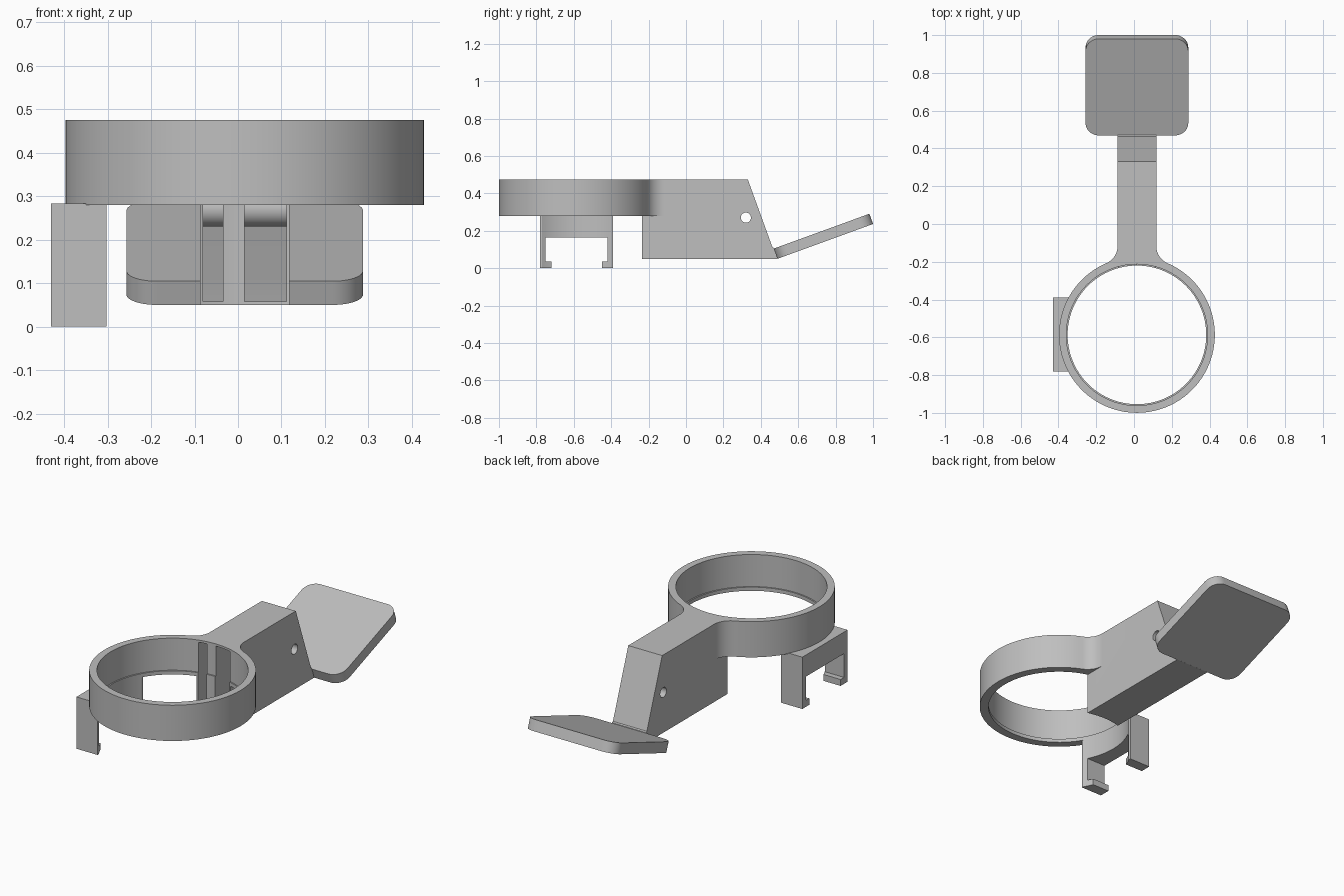
import bpy, bmesh
from math import radians, sin, cos, sqrt, atan2, pi
from mathutils import Matrix, Vector

cube = bpy.data.objects.get("Cube")
if cube:
    bpy.data.objects.remove(cube, do_unlink=True)

grey = bpy.data.materials.new("plain grey")
grey.use_nodes = True
tone = (0.52, 0.52, 0.52, 1)
grey.diffuse_color = tone
grey.node_tree.nodes["Principled BSDF"].inputs["Base Color"].default_value = tone

CX, RY = 0.0155, -0.587          # centre line and ring centre
R_OUT, R_IN, R_LIP = 0.4125, 0.374, 0.367
TOP, RING_Z = 0.475, 0.28
HALF, FILLET = 0.1025, 0.1       # arm half width, blend radius


def prism(name, points, depth, matrix):
    """Extrude a flat outline along its local z."""
    bm = bmesh.new()
    face = bm.faces.new([bm.verts.new((u, v, 0)) for u, v in points])
    new = bmesh.ops.extrude_face_region(bm, geom=[face])["geom"]
    bmesh.ops.translate(bm, verts=[g for g in new if isinstance(g, bmesh.types.BMVert)],
                        vec=(0, 0, depth))
    bmesh.ops.recalc_face_normals(bm, faces=bm.faces)
    bm.transform(matrix)
    mesh = bpy.data.meshes.new(name)
    bm.to_mesh(mesh)
    bm.free()
    mesh.materials.append(grey)
    obj = bpy.data.objects.new(name, mesh)
    bpy.context.collection.objects.link(obj)
    return obj


def arc(cx, cy, r, start, end, n):
    return [(cx + r * cos(start + (end - start) * i / n),
             cy + r * sin(start + (end - start) * i / n)) for i in range(n + 1)]


def upright(name, points, z0, z1):
    return prism(name, points, z1 - z0, Matrix.Translation((CX, RY, z0)))


def sideways(name, points, x0, x1):
    """Outline given in y, z and extruded along x."""
    axes = Matrix(((0, 0, 1, x0), (1, 0, 0, 0), (0, 1, 0, 0), (0, 0, 0, 1)))
    return prism(name, points, x1 - x0, axes)


def disc(r, cx=0, cy=0, n=96):
    return arc(cx, cy, r, 0, 2 * pi, n)[:-1]


def combine(obj, tool, operation):
    tool.hide_render = True
    mod = obj.modifiers.new("combine", "BOOLEAN")
    mod.operation, mod.solver, mod.object = operation, "EXACT", tool
    bpy.context.view_layer.objects.active = obj
    bpy.ops.object.modifier_apply(modifier=mod.name)
    bpy.data.objects.remove(tool, do_unlink=True)


def smooth(obj):
    bpy.ops.object.select_all(action="DESELECT")
    obj.select_set(True)
    bpy.context.view_layer.objects.active = obj
    bpy.ops.object.shade_smooth_by_angle(angle=radians(30))


# Ring outline with blends into the arm
fx = HALF + FILLET
fy = sqrt((R_OUT + FILLET) ** 2 - fx ** 2)
a = atan2(fy, fx)
blend = arc(fx, fy, FILLET, a + pi, pi, 12)
outline = arc(0, 0, R_OUT, pi - a, 2 * pi + a, 100) + blend[1:]
outline += [(-x, y) for x, y in reversed(blend)][:-1]
body = upright("ring_and_arm", outline, RING_Z, TOP)

# Arm with sloped back
arm = [(-0.3, 0.05), (0.49, 0.05), (0.47, 0.108), (0.462, 0.112), (0.33, TOP), (-0.3, TOP)]
combine(body, sideways("arm", arm, CX - HALF, CX + HALF), "UNION")

# Two hollow cells either side of a central web
cell = [(-0.34, 0.058), (0.472, 0.058), (0.458, 0.108), (0.322, 0.463), (-0.34, 0.463)]
for x0, x1 in ((-0.08, -0.035), (0.015, 0.111)):
    combine(body, sideways("cell_cutter", cell, x0, x1), "DIFFERENCE")

# Pivot tube and its through hole
combine(body, sideways("pivot_tube", disc(0.04, 0.32, 0.27, 32), -0.084, 0.115), "UNION")
combine(body, sideways("pivot_hole", disc(0.027, 0.32, 0.27, 32), -0.2, 0.2), "DIFFERENCE")

# Ring bore, leaving a small lip at the bottom
combine(body, upright("bore", disc(R_LIP), -0.1, 0.6), "DIFFERENCE")
combine(body, upright("upper_bore", disc(R_IN), RING_Z + 0.02, 0.6), "DIFFERENCE")
smooth(body)

# Tilted rounded plate
W, C = 0.272, 0.07
corners = ((W - C, C, -pi / 2), (W - C, 2 * W - C, 0),
           (C - W, 2 * W - C, pi / 2), (C - W, C, pi))
rounded = [p for x, y, s in corners for p in arc(x, y, C, s, s + pi / 2, 10)]
tilt = Matrix.Translation((CX, 0.489, 0.05)) @ Matrix.Rotation(radians(20), 4, "X")
plate = prism("tilted_plate", rounded, 0.058, tilt)
smooth(plate)

# Clip bracket under the ring: mirrored legs with inward feet
MID = -0.585
half_clip = [(0.165, 0.165), (0.165, 0.035), (0.135, 0.035), (0.135, 0.0),
             (0.195, 0.0), (0.195, RING_Z + 0.003)]
section = [(MID + y, z) for y, z in half_clip]
section += [(MID - y, z) for y, z in reversed(half_clip)]
clip = sideways("clip_bracket", section, -0.43, -0.302)
combine(clip, upright("clip_trim", disc(R_LIP), -0.1, 0.6), "DIFFERENCE")
smooth(clip)
